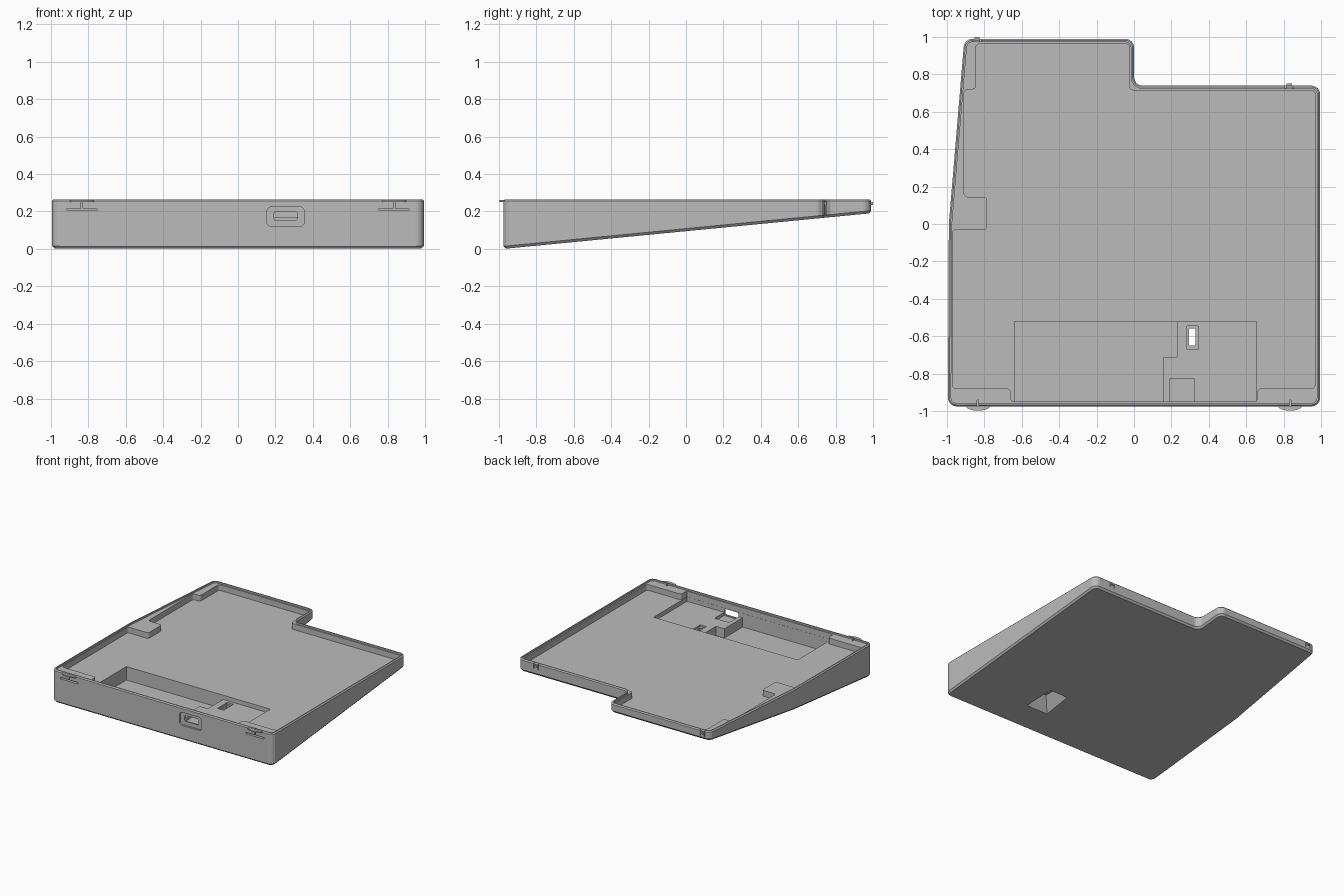
import bpy, bmesh, math
from mathutils import Vector

if "Cube" in bpy.data.objects:
    bpy.data.objects.remove(bpy.data.objects["Cube"], do_unlink=True)

GREY = bpy.data.materials.new("plain grey")
GREY.use_nodes = True
GREY.diffuse_color = (0.5, 0.5, 0.5, 1)
GREY.node_tree.nodes["Principled BSDF"].inputs["Base Color"].default_value = (0.5, 0.5, 0.5, 1)

TOP = 0.265


def slope(y):
    """Height of the tilted underside."""
    return max(0.0, (y + 0.975) * 0.097)


def rounded(points, r, steps=4):
    """Round every corner of a polygon with radius r."""
    pts, out = [Vector(p) for p in points], []
    for i, p in enumerate(pts):
        a, b = (pts[i - 1] - p).normalized(), (pts[(i + 1) % len(pts)] - p).normalized()
        half = a.angle(b) / 2
        d = r / math.tan(half)
        start, end = p + a * d, p + b * d
        if d < r * 0.2:
            out.append(p)
            continue
        centre = p + (a + b).normalized() * (r / math.sin(half))
        for k in range(steps + 1):
            v = start.lerp(end, k / steps) - centre
            out.append(centre + v.normalized() * r)
    return out


def inset(points, d):
    """Move a counter-clockwise polygon inwards by d."""
    out = []
    for i, p in enumerate(points):
        a = (p - points[i - 1]).normalized()
        b = (points[(i + 1) % len(points)] - p).normalized()
        na, nb = Vector((-a.y, a.x)), Vector((-b.y, b.x))
        out.append(p + (na + nb) * (d / (1 + na.dot(nb))))
    return out


def loft(name, rings):
    """Closed solid through a stack of equal-length rings."""
    bm = bmesh.new()
    rows = [[bm.verts.new(p) for p in ring] for ring in rings]
    n = len(rows[0])
    for low, high in zip(rows, rows[1:]):
        for i in range(n):
            j = (i + 1) % n
            bm.faces.new((low[i], low[j], high[j], high[i]))
    bm.faces.new(rows[0][::-1])
    bm.faces.new(rows[-1])
    bmesh.ops.recalc_face_normals(bm, faces=bm.faces)
    mesh = bpy.data.meshes.new(name)
    bm.to_mesh(mesh)
    bm.free()
    mesh.materials.append(GREY)
    ob = bpy.data.objects.new(name, mesh)
    bpy.context.collection.objects.link(ob)
    return ob


def flat(points, z):
    return [(p[0], p[1], z) for p in points]


def prism(name, points, z0, z1):
    return loft(name, [flat(points, z0), flat(points, z1)])


def rect(x0, x1, y0, y1):
    return [(x0, y0), (x1, y0), (x1, y1), (x0, y1)]


def box(name, x, y, z):
    return prism(name, rect(*x, *y), *z)


def cut(body, cutter):
    mod = body.modifiers.new("cut", 'BOOLEAN')
    mod.operation, mod.solver, mod.object = 'DIFFERENCE', 'EXACT', cutter
    bpy.ops.object.select_all(action='DESELECT')
    bpy.context.view_layer.objects.active = body
    body.select_set(True)
    bpy.ops.object.modifier_apply(modifier=mod.name)
    bpy.data.objects.remove(cutter, do_unlink=True)


# Wedge-shaped tray body with a stepped back edge
outline = rounded([(-0.995, -0.975), (0.995, -0.975), (0.995, 0.74), (0, 0.74),
                   (0, 0.99), (-0.907, 0.99), (-0.99, 0)], 0.045)
small = inset(outline, 0.012)
tray = loft("tray", [
    [(p.x, p.y, slope(p.y)) for p in small],
    [(p.x, p.y, slope(p.y) + 0.014) for p in outline],
    flat(outline, TOP - 0.008),
    flat(inset(outline, 0.008), TOP)])

# Shallow ledge inside the rim, then the main cavity around the corner pads
cut(tray, prism("ledge_cutter", inset(outline, 0.017), 0.252, 0.4))
cavity = [(-0.97, -0.88), (-0.66, -0.88), (-0.66, -0.95), (0.66, -0.95),
          (0.66, -0.88), (0.967, -0.88), (0.967, 0.715), (-0.025, 0.715),
          (-0.025, 0.963), (-0.845, 0.963), (-0.845, 0.72), (-0.908, 0.72),
          (-0.908, 0.145), (-0.785, 0.145), (-0.785, -0.03), (-0.97, -0.03)]
cut(tray, prism("cavity_cutter", rounded(cavity, 0.018, 3), 0.205, 0.4))

# Deep compartment, raised shelf and connector pocket
deep = [(-0.64, -0.949), (0.155, -0.949), (0.155, -0.715), (0.23, -0.715),
        (0.23, -0.52), (-0.64, -0.52)]
shelf = [(0.154, -0.949), (0.655, -0.949), (0.655, -0.52), (0.229, -0.52),
         (0.229, -0.714), (0.154, -0.714)]
cut(tray, prism("deep_cutter", deep, 0.095, 0.3))
cut(tray, prism("shelf_cutter", shelf, 0.17, 0.3))
cut(tray, box("pocket_cutter", (0.19, 0.32), (-0.948, -0.825), (0.145, 0.3)))

# Switch slot opening into a flared well underneath
cut(tray, box("switch_cutter", (0.295, 0.33), (-0.65, -0.56), (0.0, 0.3)))
cut(tray, box("switch_seat_cutter", (0.284, 0.341), (-0.67, -0.545), (0.155, 0.3)))
cut(tray, loft("well_cutter", [flat(rect(0.19, 0.435, -0.765, -0.45), -0.02),
                               flat(rect(0.28, 0.345, -0.675, -0.54), 0.13)]))


def front_plate(name, x0, x1, z0, z1, r, y0, y1):
    ring = rounded(rect(x0, x1, z0, z1), r)
    return loft(name, [[(p.x, y, p.y) for p in ring] for y in (y0, y1)])


# Connector opening in the front wall
cut(tray, front_plate("port_recess_cutter", 0.155, 0.355, 0.12, 0.225, 0.025, -1.1, -0.96))
cut(tray, front_plate("port_cutter", 0.193, 0.317, 0.152, 0.2, 0.012, -1.1, -0.9))

# Front spring latches: slots, slit and bowed thumb tab
for side, x in (("right", -0.835), ("left", 0.835)):
    cut(tray, box("slot_cutter", (x - 0.08, x + 0.08), (-1.1, -0.938), (0.205, 0.217)))
    cut(tray, box("slit_cutter", (x - 0.004, x + 0.004), (-1.1, -0.94), (0.21, 0.4)))
    arc = [(x + 0.065 * math.cos(math.pi * k / 12),
            -0.972 - 0.026 * math.sin(math.pi * k / 12)) for k in range(13)]
    prism(side + "_latch_tab", arc[::-1], 0.25, 0.26)

# Back clips with slits beside them
for side, x, y in (("right", -0.84, 0.99), ("left", 0.83, 0.74)):
    for dx in (-0.02, 0.02):
        cut(tray, box("clip_slit_cutter", (x + dx - 0.003, x + dx + 0.003),
                      (y - 0.014, y + 0.1), (0.215, 0.4)))
    box(side + "_back_clip", (x - 0.014, x + 0.014), (y - 0.004, y + 0.01), (0.235, 0.25))
